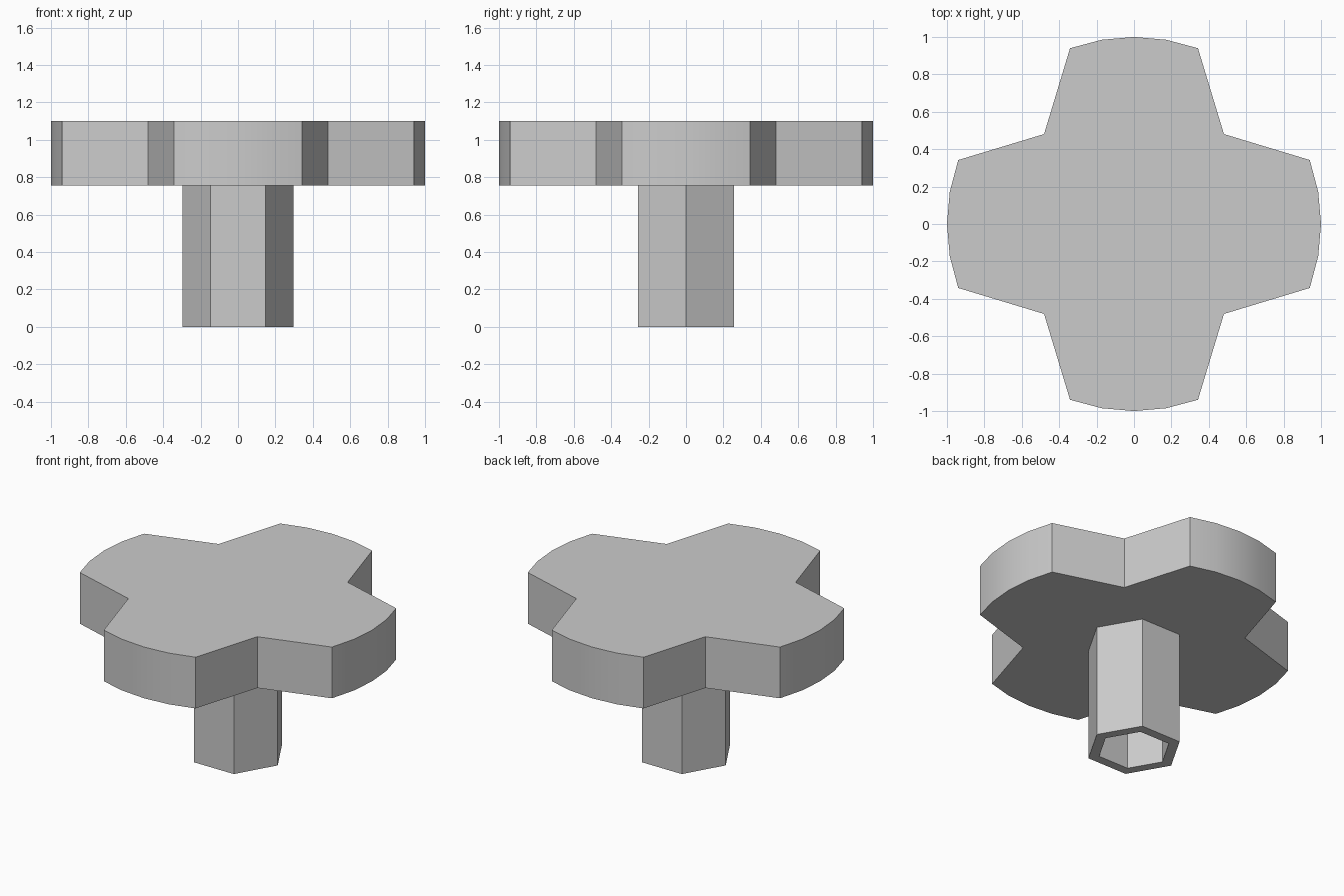
import bpy, bmesh
from math import cos, sin, radians, pi

if "Cube" in bpy.data.objects:
    bpy.data.objects.remove(bpy.data.objects["Cube"])

# Single plain grey plastic
grey = bpy.data.materials.new("plain_grey")
grey.use_nodes = True
colour = (0.6, 0.6, 0.6, 1)
grey.diffuse_color = colour
grey.node_tree.nodes["Principled BSDF"].inputs["Base Color"].default_value = colour

HEAD_BOTTOM, HEAD_TOP = 0.755, 1.1


def polar(radius, degrees):
    a = radians(degrees)
    return radius * cos(a), radius * sin(a)


def hexagon(radius):
    return [polar(radius, 60 * i) for i in range(6)]


def ring(bm, points, z):
    return [bm.verts.new((x, y, z)) for x, y in points]


def bridge(bm, a, b):
    for i in range(len(a)):
        j = (i + 1) % len(a)
        bm.faces.new((a[i], a[j], b[j], b[i]))


def finish(name, bm):
    bmesh.ops.recalc_face_normals(bm, faces=bm.faces)
    mesh = bpy.data.meshes.new(name)
    bm.to_mesh(mesh)
    bm.free()
    obj = bpy.data.objects.new(name, mesh)
    bpy.context.collection.objects.link(obj)
    mesh.materials.append(grey)
    bpy.ops.object.select_all(action='DESELECT')
    obj.select_set(True)
    bpy.context.view_layer.objects.active = obj
    bpy.ops.object.shade_smooth_by_angle(angle=radians(30))
    return obj


# Four-lobed knob head: rounded lobe ends with a notch between each pair
outline = []
for lobe in range(4):
    outline += [polar(1, 90 * lobe + step) for step in range(-20, 21, 10)]
    outline.append(polar(0.68, 90 * lobe + 45))
bm = bmesh.new()
lower, upper = ring(bm, outline, HEAD_BOTTOM), ring(bm, outline, HEAD_TOP)
bridge(bm, lower, upper)
bm.faces.new(upper)
bm.faces.new(lower[::-1])
finish("knob_head", bm)

# Hollow hexagonal stem, open at the foot and closed by the head
bm = bmesh.new()
outer_top = ring(bm, hexagon(0.296), HEAD_BOTTOM)
outer_foot = ring(bm, hexagon(0.296), 0)
inner_foot = ring(bm, hexagon(0.226), 0)
inner_top = ring(bm, hexagon(0.226), HEAD_BOTTOM)
rings = [outer_top, outer_foot, inner_foot, inner_top]
for a, b in zip(rings, rings[1:]):
    bridge(bm, a, b)
finish("hex_stem", bm)
